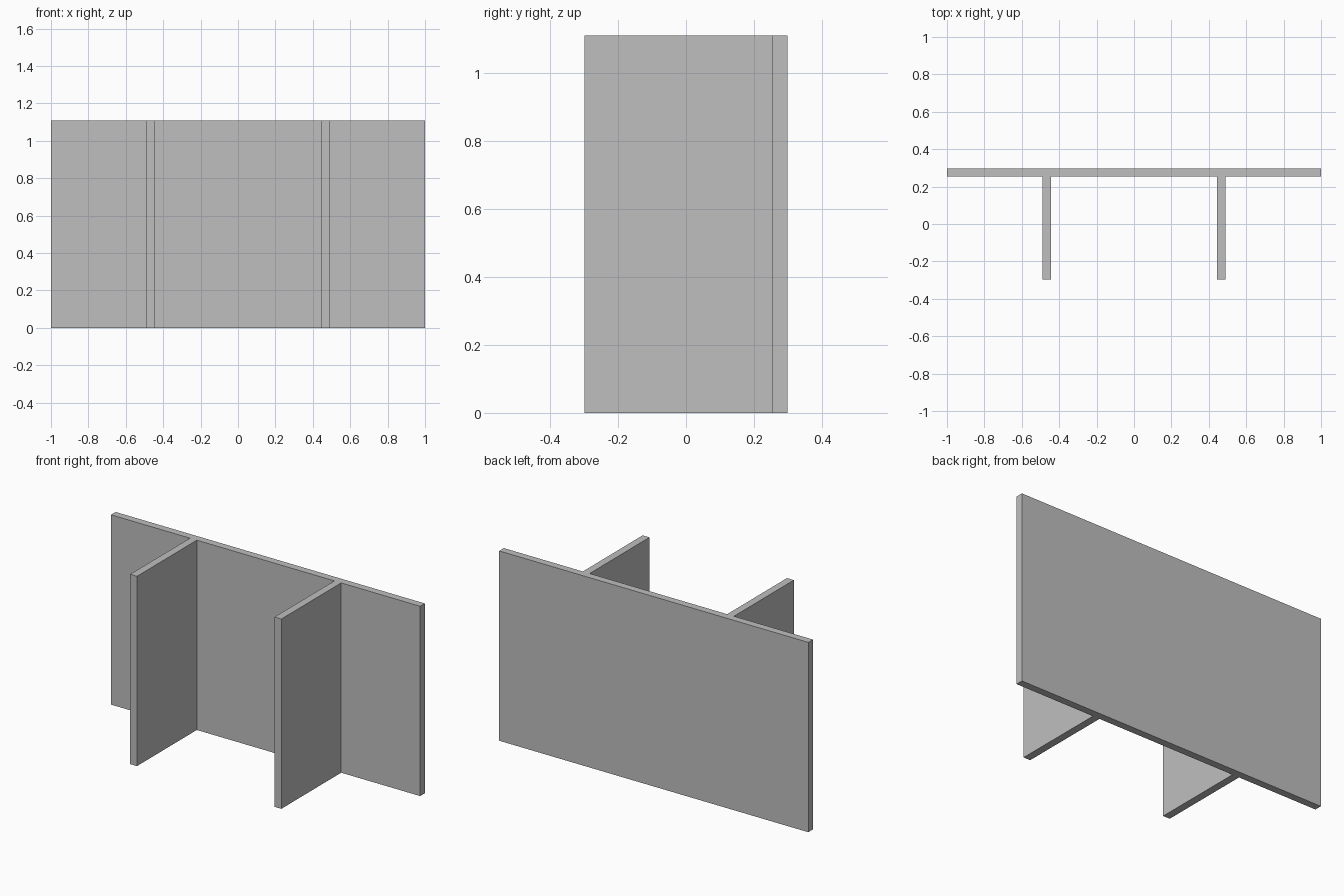
import bpy
import bmesh

cube = bpy.data.objects.get("Cube")
if cube:
    bpy.data.objects.remove(cube, do_unlink=True)

HEIGHT = 1.11
BACK, WALL_FRONT, FIN_FRONT = 0.298, 0.255, -0.298
FIN_IN, FIN_OUT = 0.445, 0.489

# Single flat grey
grey = bpy.data.materials.new("light_grey")
grey.use_nodes = True
colour = (0.52, 0.52, 0.52, 1.0)
grey.diffuse_color = colour
grey.node_tree.nodes["Principled BSDF"].inputs["Base Color"].default_value = colour

# Half of the plan outline, from the back wall's end to the inner fin corner
half = [
    (1.0, BACK), (1.0, WALL_FRONT),
    (FIN_OUT, WALL_FRONT), (FIN_OUT, FIN_FRONT),
    (FIN_IN, FIN_FRONT), (FIN_IN, WALL_FRONT),
]
outline = half + [(-x, y) for x, y in reversed(half)]

# Back wall and its two fins, extruded as one solid panel
bm = bmesh.new()
base = bm.faces.new([bm.verts.new((x, y, 0)) for x, y in outline])
top = bmesh.ops.extrude_face_region(bm, geom=[base], use_keep_orig=True)
top_verts = [g for g in top["geom"] if isinstance(g, bmesh.types.BMVert)]
bmesh.ops.translate(bm, verts=top_verts, vec=(0, 0, HEIGHT))
bmesh.ops.recalc_face_normals(bm, faces=bm.faces)

mesh = bpy.data.meshes.new("wall_with_fins")
bm.to_mesh(mesh)
bm.free()
mesh.materials.append(grey)
panel = bpy.data.objects.new("wall_with_fins", mesh)
bpy.context.collection.objects.link(panel)
